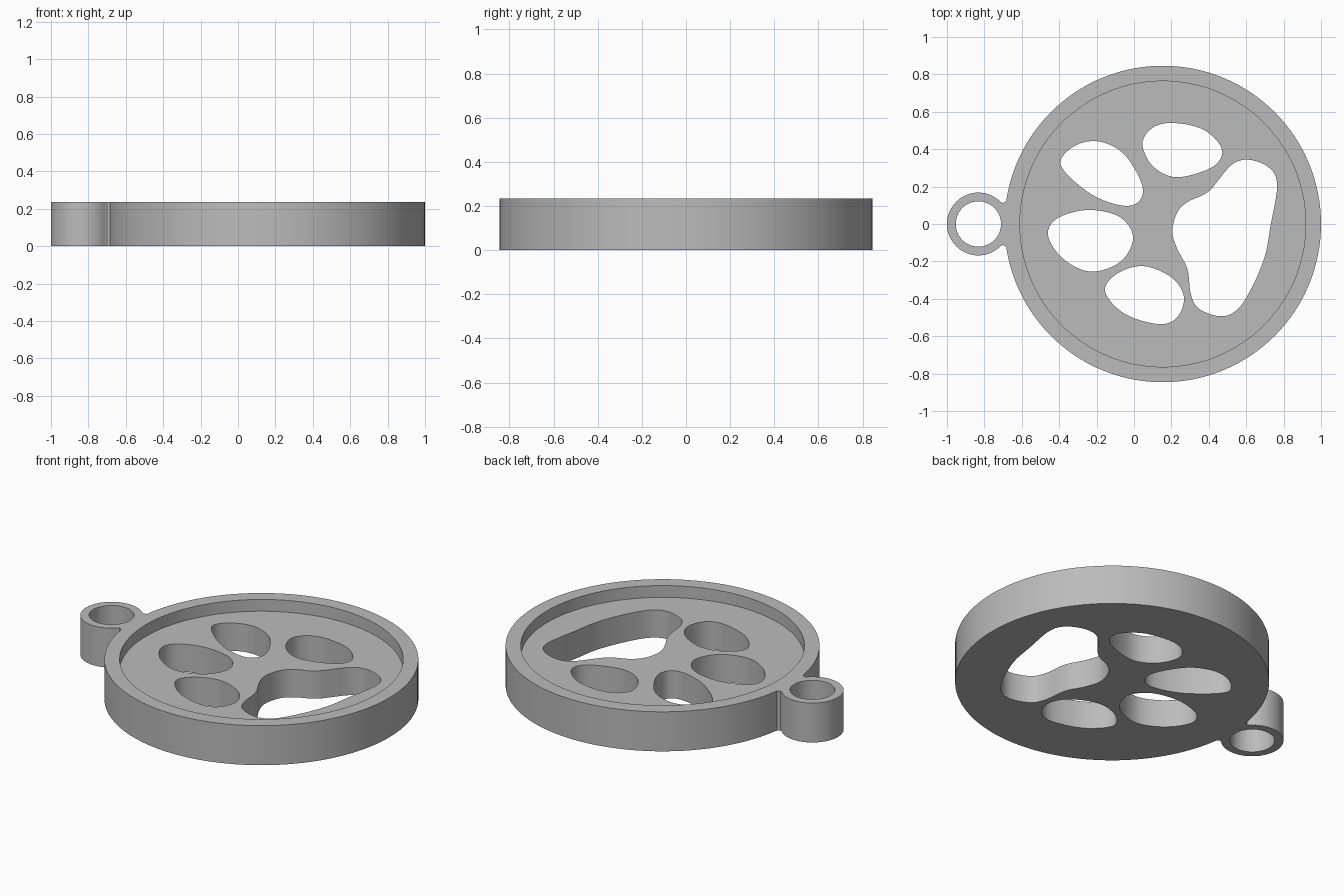
import bpy
import bmesh
import math
from mathutils import Vector

cube = bpy.data.objects.get("Cube")
if cube:
    bpy.data.objects.remove(cube, do_unlink=True)

HEIGHT = 0.235
FLOOR = 0.165
CENTRE = (0.154, 0)
LUG = (-0.832, 0)

grey = bpy.data.materials.new("plain grey")
grey.use_nodes = True
colour = (0.5, 0.5, 0.5, 1)
grey.diffuse_color = colour
grey.node_tree.nodes["Principled BSDF"].inputs["Base Color"].default_value = colour


def circle(centre, radius, sides):
    """Points of a circle, counter-clockwise."""
    angles = [math.tau * i / sides for i in range(sides)]
    return [(centre[0] + radius * math.cos(a), centre[1] + radius * math.sin(a))
            for a in angles]


def smooth_loop(points, steps=6):
    """Closed smooth outline passing through the given points."""
    pts = [Vector(p) for p in points]
    n = len(pts)
    outline = []
    for i in range(n):
        a, b, c, d = (pts[(i + k) % n] for k in (-1, 0, 1, 2))
        for s in range(steps):
            t = s / steps
            outline.append(b + t * (c - a) / 2
                           + t ** 2 * (a - 2.5 * b + 2 * c - d / 2)
                           + t ** 3 * (3 * b - a - 3 * c + d) / 2)
    return outline


def prism(name, outline, bottom, top):
    """Solid made by raising a flat outline."""
    bm = bmesh.new()
    face = bm.faces.new([bm.verts.new((p[0], p[1], bottom)) for p in outline])
    raised = bmesh.ops.extrude_face_region(bm, geom=[face])
    verts = [g for g in raised["geom"] if isinstance(g, bmesh.types.BMVert)]
    bmesh.ops.translate(bm, verts=verts, vec=(0, 0, top - bottom))
    bmesh.ops.recalc_face_normals(bm, faces=bm.faces)
    mesh = bpy.data.meshes.new(name)
    bm.to_mesh(mesh)
    bm.free()
    mesh.materials.append(grey)
    obj = bpy.data.objects.new(name, mesh)
    bpy.context.collection.objects.link(obj)
    return obj


def combine(body, tool, operation):
    """Apply a boolean and discard the helper solid."""
    tool.hide_render = True
    mod = body.modifiers.new(tool.name, "BOOLEAN")
    mod.operation = operation
    mod.solver = "EXACT"
    mod.object = tool
    bpy.context.view_layer.objects.active = body
    bpy.ops.object.modifier_apply(modifier=mod.name)
    bpy.data.objects.remove(tool, do_unlink=True)


# Round tray with a side lug and a short filleted neck
tray = prism("round_tray_with_lug", circle(CENTRE, 0.846, 128), 0, HEIGHT)
combine(tray, prism("lug", circle(LUG, 0.168, 64), 0, HEIGHT), "UNION")
neck = [(-0.72, -0.12), (-0.7, -0.112), (-0.685, -0.122), (-0.6, -0.12)]
neck += [(x, -y) for x, y in reversed(neck)]
combine(tray, prism("neck", neck, 0, HEIGHT), "UNION")

# Recessed floor and lug bore
combine(tray, prism("recess", circle(CENTRE, 0.764, 128), FLOOR, 1), "DIFFERENCE")
combine(tray, prism("bore", circle(LUG, 0.121, 64), -1, 1), "DIFFERENCE")

# Four oval openings and one large three-lobed opening
openings = {
    "back_right_oval": [
        (-0.39, 0.31), (-0.33, 0.41), (-0.2, 0.443), (-0.06, 0.38),
        (0.04, 0.22), (0.03, 0.125), (-0.06, 0.098), (-0.23, 0.16)],
    "back_left_oval": [
        (0.045, 0.43), (0.1, 0.515), (0.21, 0.54), (0.37, 0.505),
        (0.47, 0.4), (0.42, 0.305), (0.23, 0.25), (0.1, 0.31)],
    "side_oval": [
        (-0.46, -0.06), (-0.41, 0.03), (-0.25, 0.075), (-0.08, 0.04),
        (-0.005, -0.07), (-0.07, -0.2), (-0.23, -0.255), (-0.38, -0.185)],
    "front_oval": [
        (-0.155, -0.36), (-0.09, -0.265), (0.05, -0.225), (0.2, -0.285),
        (0.267, -0.39), (0.23, -0.5), (0.13, -0.535), (-0.05, -0.48)],
    "large_lobed": [
        (0.205, -0.04), (0.23, 0.06), (0.29, 0.12), (0.4, 0.175),
        (0.52, 0.315), (0.62, 0.343), (0.73, 0.295), (0.765, 0.2),
        (0.73, -0.01), (0.7, -0.17), (0.63, -0.34), (0.55, -0.46),
        (0.46, -0.493), (0.35, -0.455), (0.305, -0.38), (0.285, -0.24),
        (0.23, -0.13)],
}
for name, points in openings.items():
    combine(tray, prism(name, smooth_loop(points), -1, 1), "DIFFERENCE")

# Smooth curved walls with crisp rims
bpy.ops.object.select_all(action="DESELECT")
tray.select_set(True)
bpy.context.view_layer.objects.active = tray
bpy.ops.object.shade_smooth_by_angle(angle=math.radians(30))
